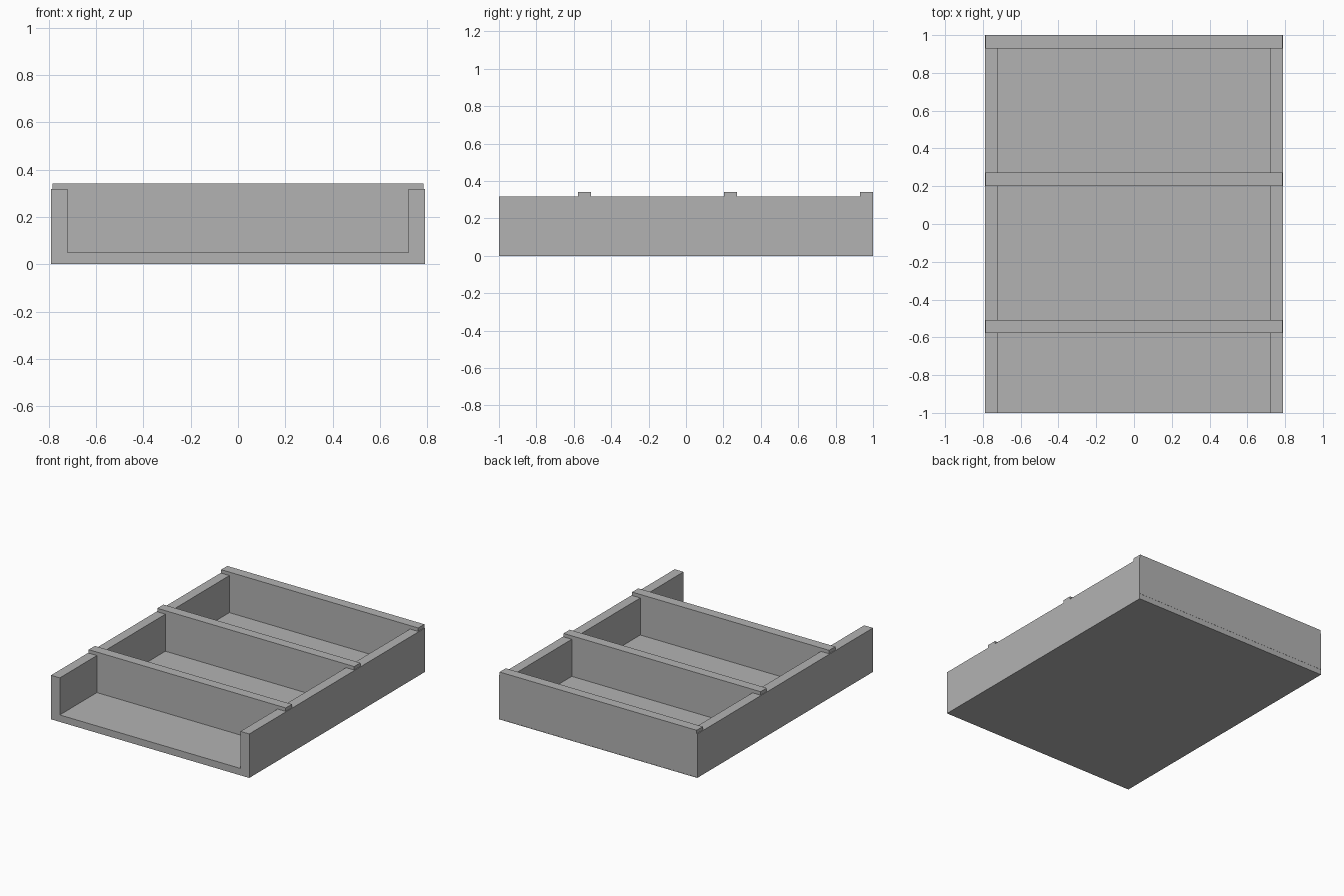
import bpy
import bmesh

cube = bpy.data.objects.get("Cube")
if cube:
    bpy.data.objects.remove(cube, do_unlink=True)

grey = bpy.data.materials.new("plain grey")
grey.use_nodes = True
colour = (0.45, 0.45, 0.45, 1)
grey.diffuse_color = colour
grey.node_tree.nodes["Principled BSDF"].inputs["Base Color"].default_value = colour

HALF_WIDTH = 0.79
INNER = 0.72
BASE = 0.004
FLOOR = 0.05
WALL_TOP = 0.317
BOARD_TOP = 0.342
BOARD_THICKNESS = 0.07


def extrude_profile(name, profile, y0, y1):
    """Extrude an x-z outline from y0 to y1."""
    bm = bmesh.new()
    face = bm.faces.new([bm.verts.new((x, y0, z)) for x, z in profile])
    result = bmesh.ops.extrude_face_region(bm, geom=[face])
    verts = [v for v in result["geom"] if isinstance(v, bmesh.types.BMVert)]
    bmesh.ops.translate(bm, verts=verts, vec=(0, y1 - y0, 0))
    bmesh.ops.recalc_face_normals(bm, faces=bm.faces)
    mesh = bpy.data.meshes.new(name)
    bm.to_mesh(mesh)
    bm.free()
    mesh.materials.append(grey)
    obj = bpy.data.objects.new(name, mesh)
    bpy.context.collection.objects.link(obj)
    return obj


def rectangle(half, z0, z1):
    return [(-half, z0), (half, z0), (half, z1), (-half, z1)]


# Thin sheet under the tray
extrude_profile("base_sheet", rectangle(HALF_WIDTH, 0, BASE), -1, 1)

# Floor and both side walls, open at the front
half = [(HALF_WIDTH, BASE), (HALF_WIDTH, WALL_TOP), (INNER, WALL_TOP), (INNER, FLOOR)]
channel = half + [(-x, z) for x, z in reversed(half)]
extrude_profile("tray_channel", channel, -1, 0.999)

# Cross boards standing on the floor and let into the side walls
boards = {"front_divider": -0.543, "middle_divider": 0.237, "back_board": 0.965}
for name, y in boards.items():
    extrude_profile(name, rectangle(0.785, FLOOR - 0.01, BOARD_TOP),
                    y - BOARD_THICKNESS / 2, y + BOARD_THICKNESS / 2)
